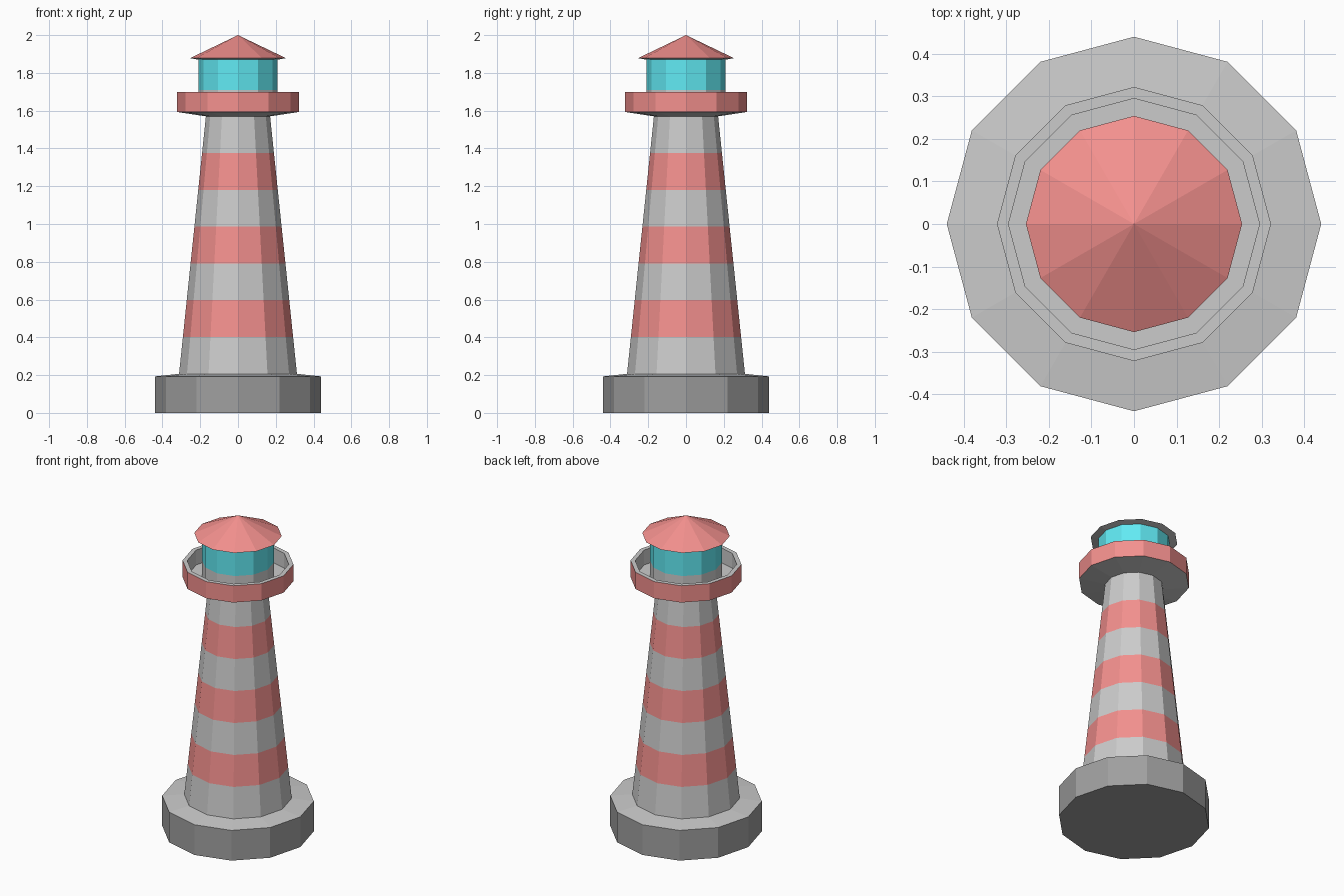
import bpy, bmesh
from math import cos, sin, pi

if "Cube" in bpy.data.objects:
    bpy.data.objects.remove(bpy.data.objects["Cube"])

SIDES = 12


def material(name, rgb):
    m = bpy.data.materials.new(name)
    m.diffuse_color = (*rgb, 1)
    m.use_nodes = True
    m.node_tree.nodes["Principled BSDF"].inputs["Base Color"].default_value = m.diffuse_color
    return m


GREY = material("pale_grey", (0.8, 0.8, 0.8))
RED = material("red", (0.9, 0.28, 0.27))
CYAN = material("glass_cyan", (0.12, 0.82, 0.9))
DARK = material("dark_grey", (0.35, 0.35, 0.35))


def lathe(name, profile, colours):
    """Revolve (radius, z) points, one colour per profile segment; radius 0 closes to a point."""
    bm = bmesh.new()
    rings = []
    for r, z in profile:
        n = SIDES if r > 0 else 1
        rings.append([bm.verts.new((r * cos(2 * pi * i / SIDES), r * sin(2 * pi * i / SIDES), z))
                      for i in range(n)])
    mats = list(dict.fromkeys(colours))
    for a, b, colour in zip(rings, rings[1:], colours):
        for i in range(SIDES):
            j = (i + 1) % SIDES
            corners = [a[i % len(a)], a[j % len(a)], b[j % len(b)], b[i % len(b)]]
            face = bm.faces.new(list(dict.fromkeys(corners)))
            face.material_index = mats.index(colour)
    mesh = bpy.data.meshes.new(name)
    bm.to_mesh(mesh)
    bm.free()
    for m in mats:
        mesh.materials.append(m)
    obj = bpy.data.objects.new(name, mesh)
    bpy.context.collection.objects.link(obj)
    return obj


# Dark plinth with a pale, gently sloped top
lathe("base", [(0, 0), (0.44, 0), (0.44, 0.193), (0.312, 0.207)], [DARK, DARK, GREY])

# Tapered tower in seven alternating bands
BANDS = 7
tower = [(0.312 + (0.17 - 0.312) * k / BANDS, 0.207 + (1.57 - 0.207) * k / BANDS)
         for k in range(BANDS + 1)]
lathe("tower", tower, [RED if k % 2 else GREY for k in range(BANDS)])

# Gallery: sloped underside, red parapet, rim, inner wall and floor
lathe("gallery", [(0.17, 1.57), (0.322, 1.593), (0.322, 1.7), (0.295, 1.7), (0.295, 1.605), (0.21, 1.605)],
      [GREY, RED, GREY, GREY, GREY])

# Lantern room: pale sill below the glass
lathe("lantern", [(0.21, 1.605), (0.21, 1.71), (0.21, 1.87)], [GREY, CYAN])

# Conical roof with a pale underside
lathe("roof", [(0.21, 1.87), (0.254, 1.878), (0, 2.0)], [GREY, RED])
